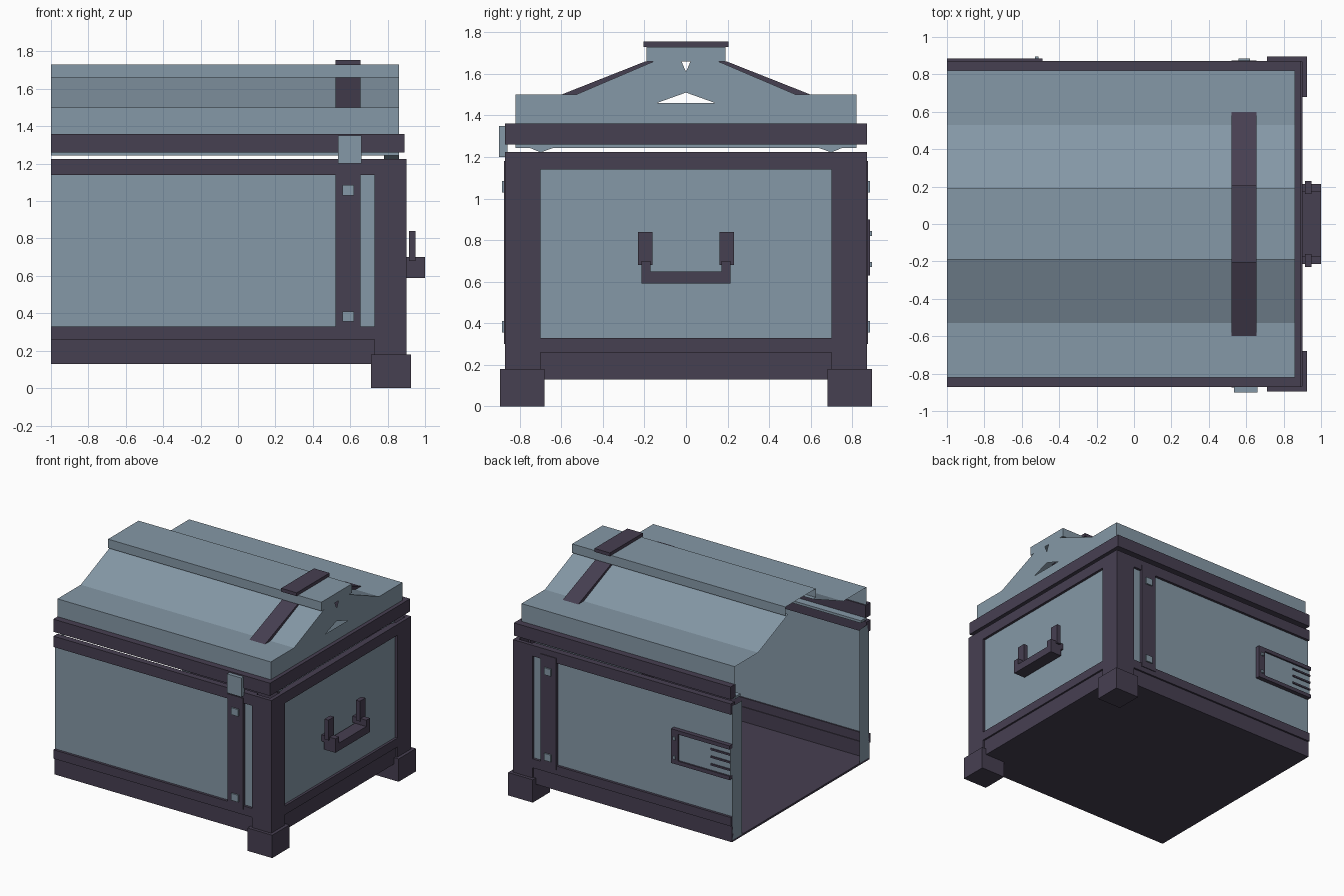
import bpy, bmesh
from mathutils import Vector

if "Cube" in bpy.data.objects:
    bpy.data.objects.remove(bpy.data.objects["Cube"])


def material(name, rgb):
    m = bpy.data.materials.new(name)
    m.diffuse_color = (*rgb, 1)
    m.use_nodes = True
    m.node_tree.nodes["Principled BSDF"].inputs["Base Color"].default_value = m.diffuse_color
    return m


SLATE = material("slate_blue", (0.235, 0.315, 0.385))
DARK = material("dark_purple", (0.062, 0.050, 0.083))


def add_mesh(name, verts, faces, mat):
    me = bpy.data.meshes.new(name)
    me.from_pydata(verts, [], faces)
    me.materials.append(mat)
    ob = bpy.data.objects.new(name, me)
    bpy.context.collection.objects.link(ob)
    return ob


def box(name, x, y, z, mat):
    """Box from (min, max) ranges."""
    bm = bmesh.new()
    bmesh.ops.create_cube(bm, size=1)
    for v in bm.verts:
        v.co = Vector([r[0] if c < 0 else r[1] for c, r in zip(v.co, (x, y, z))])
    me = bpy.data.meshes.new(name)
    bm.to_mesh(me)
    bm.free()
    me.materials.append(mat)
    ob = bpy.data.objects.new(name, me)
    bpy.context.collection.objects.link(ob)
    return ob


def sides(name, x, y, z, mat):
    """The same box on the front and on the back."""
    box("front_" + name, x, (-y[1], -y[0]), z, mat)
    box("back_" + name, x, y, z, mat)


def sheet(name, pts, mat, outward):
    """Single flat face turned towards the given direction."""
    ob = add_mesh(name, pts, [range(len(pts))], mat)
    if ob.data.polygons[0].normal.dot(Vector(outward)) < 0:
        ob.data.flip_normals()


def extrude_profile(name, yz, x0, x1, mat, closed=True):
    """Sweep a (y, z) profile along x."""
    n = len(yz)
    verts = [(x0, *p) for p in yz] + [(x1, *p) for p in yz]
    faces = [(i, (i + 1) % n, n + (i + 1) % n, n + i) for i in range(n if closed else n - 1)]
    if closed:
        faces += [tuple(range(n))[::-1], tuple(range(n, 2 * n))]
    ob = add_mesh(name, verts, faces, mat)
    bm = bmesh.new()
    bm.from_mesh(ob.data)
    if closed:
        bmesh.ops.recalc_face_normals(bm, faces=bm.faces)
    bm.to_mesh(ob.data)
    bm.free()
    return ob


L = -1.0  # open left end

# Floor and side panels
box("floor", (L, 0.88), (-0.85, 0.85), (0.13, 0.145), DARK)
for s, side in ((-1, "front"), (1, "back")):
    y = 0.85 * s
    sheet(side + "_panel", [(L, y, .145), (.88, y, .145), (.88, y, 1.22), (L, y, 1.22)],
          SLATE, (0, s, 0))
    sheet(side + "_panel_edge", [(L, y, .145), (L, .73 * s, .145), (L, .73 * s, 1.2), (L, y, 1.2)],
          SLATE, (-1, 0, 0))
sheet("end_panel", [(.88, -.85, .145), (.88, .85, .145), (.88, .85, 1.22), (.88, -.85, 1.22)],
      SLATE, (1, 0, 0))

# Horizontal frame bands
sides("base_band", (L, 0.8), (0.835, 0.856), (0.13, 0.26), DARK)
sides("lower_band", (L, 0.75), (0.84, 0.87), (0.26, 0.33), DARK)
sides("upper_band", (L, 0.75), (0.82, 0.87), (1.14, 1.225), DARK)
box("end_base_band", (0.86, 0.886), (-0.75, 0.75), (0.13, 0.26), DARK)
box("end_lower_band", (0.86, 0.9), (-0.72, 0.72), (0.26, 0.33), DARK)
box("end_upper_band", (0.85, 0.9), (-0.72, 0.72), (1.14, 1.225), DARK)

# Corner posts, feet, vertical straps and rivets
for s, side in ((-1, "front"), (1, "back")):
    a = [(0.87, .73), (.87, .9), (.70, .9), (.70, .87), (.84, .87), (.84, .73)]
    verts = [(x, y * s, z) for z in (0.13, 1.225) for y, x in a]
    faces = [(i, (i + 1) % 6, 6 + (i + 1) % 6, 6 + i) for i in range(6)]
    faces += [(5, 4, 3, 2, 1, 0), (6, 7, 8, 9, 10, 11)]
    post = add_mesh(side + "_corner_post", verts, faces, DARK)
    bm = bmesh.new()
    bm.from_mesh(post.data)
    bmesh.ops.recalc_face_normals(bm, faces=bm.faces)
    bm.to_mesh(post.data)
    bm.free()
sides("foot", (0.71, 0.925), (0.68, 0.895), (0.0, 0.18), DARK)
sides("strap", (0.52, 0.655), (0.845, 0.875), (0.3, 1.18), DARK)
for z in (0.355, 1.03):
    sides("strap_rivet", (0.56, 0.62), (0.87, 0.886), (z, z + 0.055), SLATE)

# Lid rim, inner lip and lip wedges
sides("lid_rim", (L, 0.89), (0.81, 0.872), (1.26, 1.36), DARK)
box("end_lid_rim", (0.84, 0.89), (-0.81, 0.81), (1.26, 1.36), DARK)
sides("lid_lip", (L, 0.86), (0.75, 0.82), (1.243, 1.262), SLATE)
box("end_lid_lip", (0.80, 0.86), (-0.75, 0.75), (1.243, 1.262), SLATE)
for s in (-1, 1):
    extrude_profile("lip_wedge", [(.75 * s, 1.243), (.64 * s, 1.243), (.70 * s, 1.222)],
                    0.78, 0.86, SLATE)

# Lid shell: stepped roof with an overhanging ridge
half = [(.82, 1.36), (.82, 1.5), (.53, 1.5), (.155, 1.66), (.19, 1.66), (.19, 1.73)]
roof = half + [(-y, z) for y, z in reversed(half)]
shell = extrude_profile("lid_roof", roof, L, 0.86, SLATE, closed=False)
if max(shell.data.polygons, key=lambda p: p.center.z).normal.z < 0:
    shell.data.flip_normals()

# Lid end with two triangular openings
holes = [(0, 1.73), (0, 1.66), (.022, 1.66), (0, 1.61), (0, 1.51), (.14, 1.46), (0, 1.46), (0, 1.36)]
for s in (-1, 1):
    sheet("lid_end", [(.86, y * s, z) for y, z in half + holes], SLATE, (1, 0, 0))

# Lid straps
for s in (-1, 1):
    extrude_profile("lid_slope_strap", [(y * s, z) for y, z in
                    ((.6, 1.5), (.195, 1.66), (.15, 1.66), (.53, 1.5))], 0.52, 0.655, DARK)
box("lid_ridge_strap", (0.52, 0.655), (-0.205, 0.205), (1.728, 1.755), DARK)

# Front latch
box("latch", (0.535, 0.66), (-0.9, -0.86), (1.2, 1.35), SLATE)

# End handle
box("handle_bar", (0.9, 1.0), (-0.215, 0.215), (0.59, 0.65), DARK)
for s in (-1, 1):
    ya, yb = sorted((0.17 * s, 0.215 * s))
    box("handle_end", (0.88, 1.0), (ya, yb), (0.65, 0.70), DARK)
    ya, yb = sorted((0.16 * s, 0.23 * s))
    box("handle_mount", (0.915, 0.95), (ya, yb), (0.68, 0.84), DARK)

# Back plate: frame, inset, slots and rivets
box("plate_frame_left", (-0.55, -0.49), (0.85, 0.885), (0.63, 0.9), DARK)
for z in (0.63, 0.87):
    box("plate_frame_rail", (L, -0.55), (0.85, 0.885), (z, z + 0.03), DARK)
box("plate_inset", (L, -0.55), (0.85, 0.872), (0.66, 0.87), SLATE)
for z in (0.70, 0.76, 0.82):
    box("plate_slot", (L, -0.83), (0.87, 0.88), (z, z + 0.014), DARK)
for z in (0.67, 0.82):
    box("plate_rivet", (-0.53, -0.51), (0.88, 0.895), (z, z + 0.025), SLATE)
